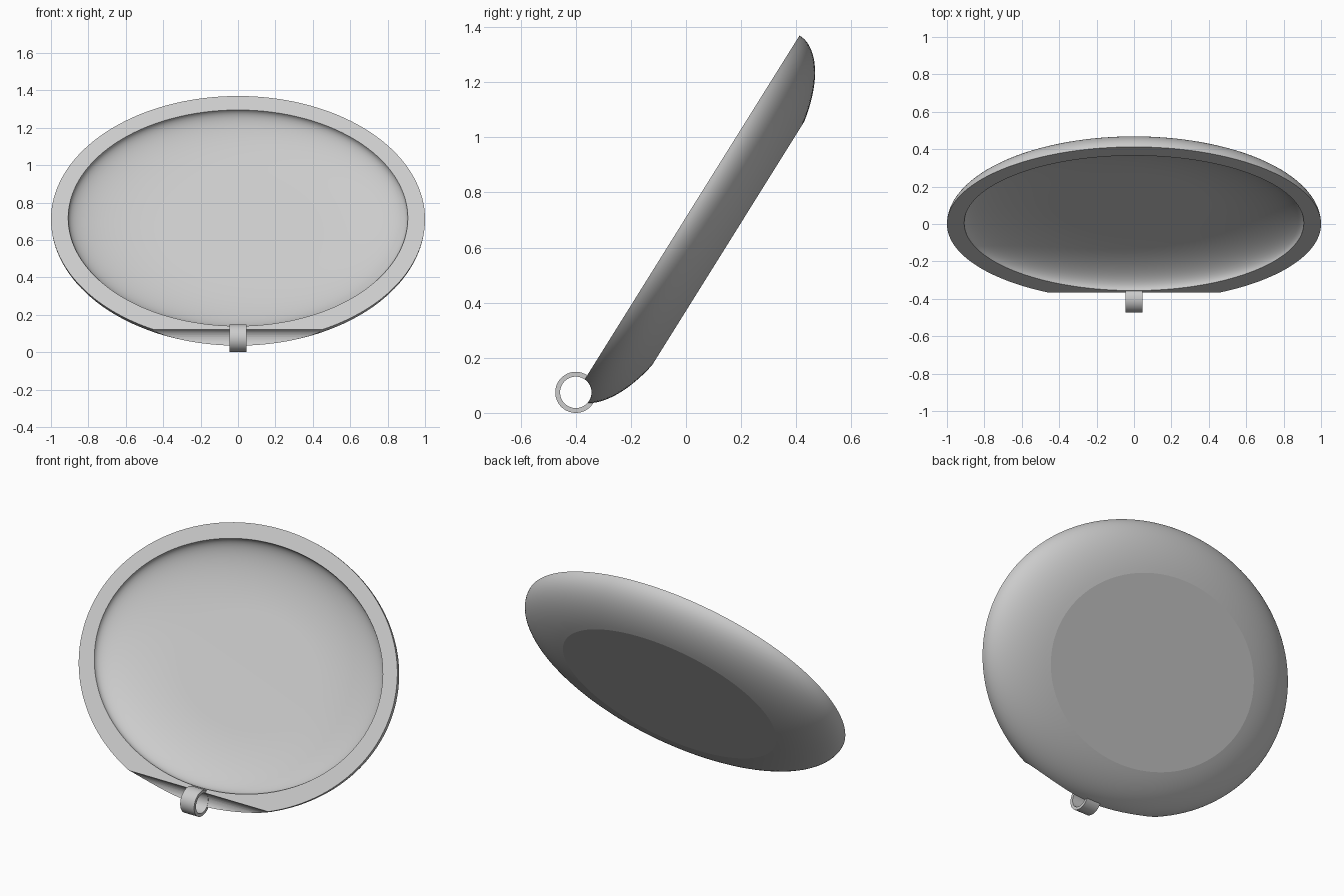
import bpy, bmesh
from math import sin, cos, pi, radians
from mathutils import Matrix

cube = bpy.data.objects.get("Cube")
if cube:
    bpy.data.objects.remove(cube, do_unlink=True)

TILT = radians(58)
CENTRE_Z = 0.71
HINGE = (0, -0.4, 0.0745)

grey = bpy.data.materials.new("light_grey")
grey.use_nodes = True
grey.diffuse_color = (0.6, 0.6, 0.6, 1)
grey.node_tree.nodes["Principled BSDF"].inputs["Base Color"].default_value = (0.6, 0.6, 0.6, 1)


def ellipse(bm, rx, ry, z, shift=0.0, count=144):
    """Loop of vertices around the local z axis."""
    return [bm.verts.new((rx * cos(2 * pi * i / count),
                          ry * sin(2 * pi * i / count) + shift, z))
            for i in range(count)]


def bridge(bm, loops):
    for a, b in zip(loops, loops[1:]):
        for i in range(len(a)):
            j = (i + 1) % len(a)
            bm.faces.new((a[i], a[j], b[j], b[i]))


def crease(bm, loop):
    for i, vert in enumerate(loop):
        bm.edges.get((vert, loop[(i + 1) % len(loop)])).smooth = False


def finish(name, bm, matrix):
    bmesh.ops.recalc_face_normals(bm, faces=bm.faces)
    bm.transform(matrix)
    mesh = bpy.data.meshes.new(name)
    bm.to_mesh(mesh)
    bm.free()
    mesh.materials.append(grey)
    obj = bpy.data.objects.new(name, mesh)
    bpy.context.collection.objects.link(obj)
    return obj


def smooth(obj):
    bpy.ops.object.select_all(action='DESELECT')
    obj.select_set(True)
    bpy.context.view_layer.objects.active = obj
    bpy.ops.object.shade_smooth_by_angle(angle=radians(35))


# Oval dish: flat back, rounded side, flat rim, hollow front
bm = bmesh.new()
loops = []
STEPS = 18
for i in range(STEPS + 1):
    t = radians(70) * (1 - i / STEPS)
    r = 0.4985 + 0.5015 * cos(t)
    loops.append(ellipse(bm, r, 0.778 * r, -0.1916 * sin(t)))
rim = loops[-1]
inner = ellipse(bm, 0.908, 0.681, 0, 0.009)
loops.append(inner)
for i in range(1, STEPS + 1):
    t = pi / 2 * i / STEPS
    r = 0.45 + 0.55 * cos(t)
    loops.append(ellipse(bm, 0.908 * r, 0.681 * r, -0.12 * sin(t), 0.009))
bridge(bm, loops)
bm.faces.new(loops[0])
bm.faces.new(loops[-1])
for loop in (loops[0], rim, inner):
    crease(bm, loop)
dish = finish("dish", bm, Matrix.Translation((0, 0, CENTRE_Z)) @ Matrix.Rotation(TILT, 4, 'X'))

# Round groove along the lower edge for the hinge
bm = bmesh.new()
bmesh.ops.create_cone(bm, cap_ends=True, segments=64, radius1=0.058, radius2=0.058, depth=2.4)
hinge_frame = Matrix.Translation(HINGE) @ Matrix.Rotation(pi / 2, 4, 'Y')
cutter = finish("groove_cutter", bm, hinge_frame)
cutter.hide_render = True
groove = dish.modifiers.new("groove", 'BOOLEAN')
groove.operation = 'DIFFERENCE'
groove.solver = 'EXACT'
groove.object = cutter
bpy.context.view_layer.objects.active = dish
dish.select_set(True)
bpy.ops.object.modifier_apply(modifier=groove.name)
bpy.data.objects.remove(cutter, do_unlink=True)
smooth(dish)

# Hinge ring
bm = bmesh.new()
section = [(0.0745, -0.0455), (0.0745, 0.0455), (0.057, 0.0455), (0.057, -0.0455)]
loops = [ellipse(bm, r, r, z, count=64) for r, z in section]
bridge(bm, loops + loops[:1])
smooth(finish("hinge_ring", bm, hinge_frame))
